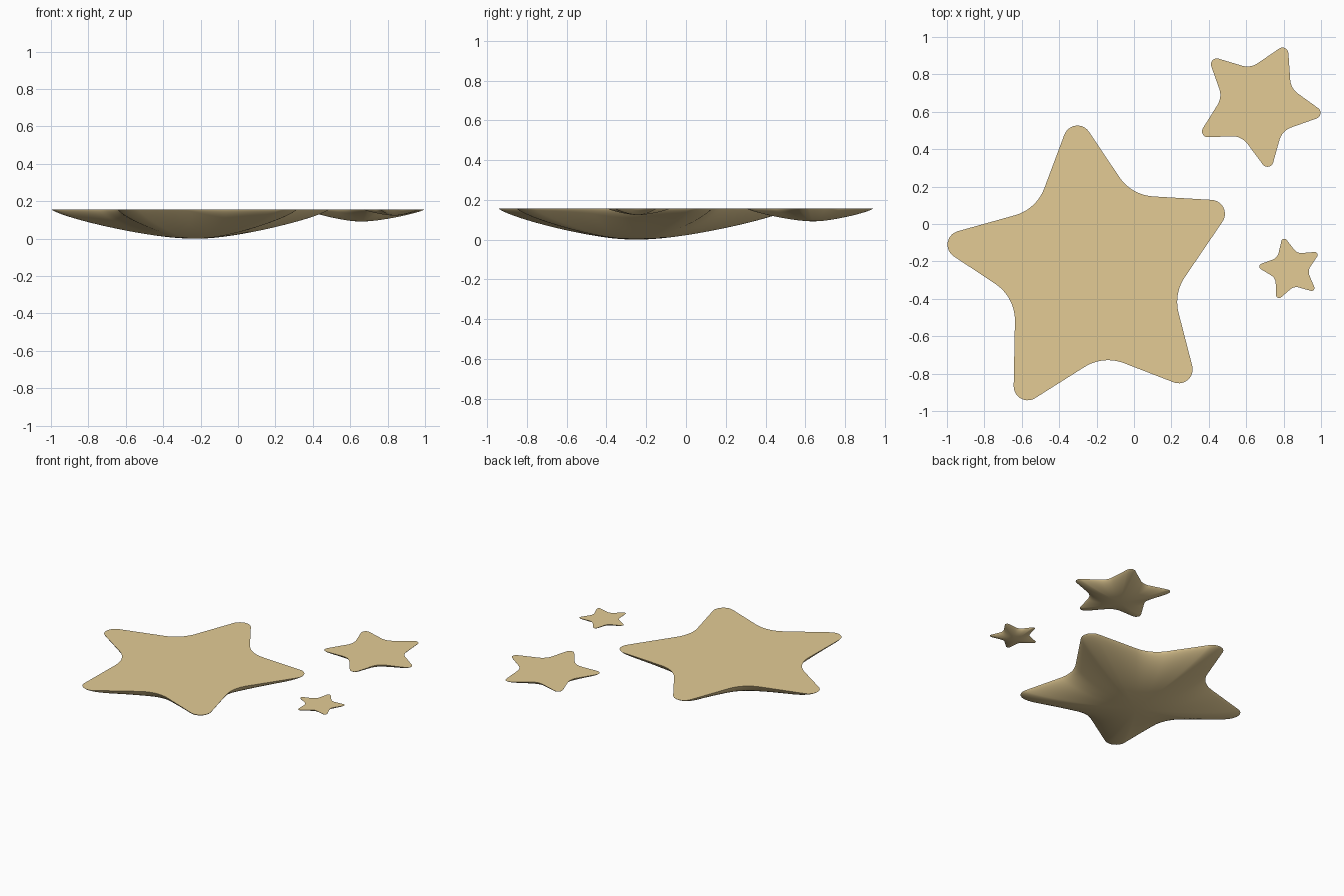
import bpy, bmesh, math
from mathutils import Vector

if "Cube" in bpy.data.objects:
    bpy.data.objects.remove(bpy.data.objects["Cube"])

RIM = 0.157

tan = bpy.data.materials.new("tan_clay")
tan.diffuse_color = (0.77, 0.60, 0.30, 1)
tan.use_nodes = True
tan.node_tree.nodes["Principled BSDF"].inputs["Base Color"].default_value = tan.diffuse_color


def fillet(prev, cur, nxt, radius, n=10):
    """Arc of the given radius that rounds the corner at cur."""
    a, b = (prev - cur).normalized(), (nxt - cur).normalized()
    half = a.angle(b) / 2
    length = radius / math.tan(half)
    centre = cur + (a + b).normalized() * (radius / math.sin(half))
    u, v = cur + a * length - centre, cur + b * length - centre
    sweep = u.angle(v)
    return [centre + (u * math.sin((1 - k / n) * sweep) + v * math.sin(k / n * sweep)) / math.sin(sweep)
            for k in range(n + 1)]


def outline(centre, tips, valleys, R):
    """Rounded star outline, relative to its centre."""
    c = Vector(centre)
    pts = []
    for t, v in zip(tips, valleys):
        pts += [(Vector(t) - c) * 1.115, (Vector(v) - c) * 0.94]
    loop = []
    for i, p in enumerate(pts):
        rad = (0.095 if i % 2 == 0 else 0.3) * R
        loop += fillet(pts[i - 1], p, pts[(i + 1) % len(pts)], rad)
    # subdivide the straight flanks
    fine = []
    for i, p in enumerate(loop):
        q = loop[(i + 1) % len(loop)]
        n = max(1, round((q - p).length / (0.05 * R)))
        fine += [p.lerp(q, k / n) for k in range(n)]
    return fine


def half_star(name, centre, tips, valleys, R, depth):
    """Puffy star cut flat on top: rounded underside plus a flat cap."""
    loop = outline(centre, tips, valleys, R)
    bm = bmesh.new()
    bottom = bm.verts.new((centre[0], centre[1], RIM - depth))
    rings, count = [], 20
    for j in range(1, count + 1):
        s = math.sin(j / count * math.pi / 2)
        z = RIM - depth * max(0, 1 - s * s) ** 0.75 if j < count else RIM
        ring = []
        for p in loop:
            # inner rings blend from the star outline to a circle
            w = s ** 1.5
            d = p.normalized() * s * (w * p.length + (1 - w) * 0.65 * R)
            ring.append(bm.verts.new((centre[0] + d.x, centre[1] + d.y, z)))
        rings.append(ring)
    n = len(loop)
    for k in range(n):
        m = (k + 1) % n
        bm.faces.new((bottom, rings[0][m], rings[0][k]))
        for a, b in zip(rings, rings[1:]):
            bm.faces.new((a[k], a[m], b[m], b[k]))
    bm.faces.new(rings[-1])
    bmesh.ops.recalc_face_normals(bm, faces=bm.faces)
    mesh = bpy.data.meshes.new(name)
    bm.to_mesh(mesh)
    bm.free()
    mesh.materials.append(tan)
    ob = bpy.data.objects.new(name, mesh)
    bpy.context.collection.objects.link(ob)
    bpy.ops.object.select_all(action='DESELECT')
    ob.select_set(True)
    bpy.context.view_layer.objects.active = ob
    bpy.ops.object.shade_smooth_by_angle(angle=math.radians(30))


# large star
half_star("large_star", (-0.23, -0.25),
          [(-0.312, 0.525), (-1.01, -0.10), (-0.603, -0.927), (0.288, -0.832), (0.467, 0.083)],
          [(-0.54, 0.10), (-0.66, -0.40), (-0.16, -0.73), (0.24, -0.38), (0.0, 0.18)],
          0.784, RIM)

# medium star
half_star("medium_star", (0.66, 0.64),
          [(0.995, 0.59), (0.805, 0.935), (0.42, 0.875), (0.37, 0.48), (0.72, 0.305)],
          [(0.85, 0.73), (0.62, 0.845), (0.46, 0.68), (0.57, 0.46), (0.80, 0.49)],
          0.334, 0.065)

# small star
c = (0.836, -0.242)
ray = lambda r, deg: (c[0] + r * math.cos(math.radians(deg)), c[1] + r * math.sin(math.radians(deg)))
half_star("small_star", c,
          [ray(0.168, 102.5 + 72 * i) for i in range(5)],
          [ray(0.098, 138.5 + 72 * i) for i in range(5)],
          0.168, 0.033)
